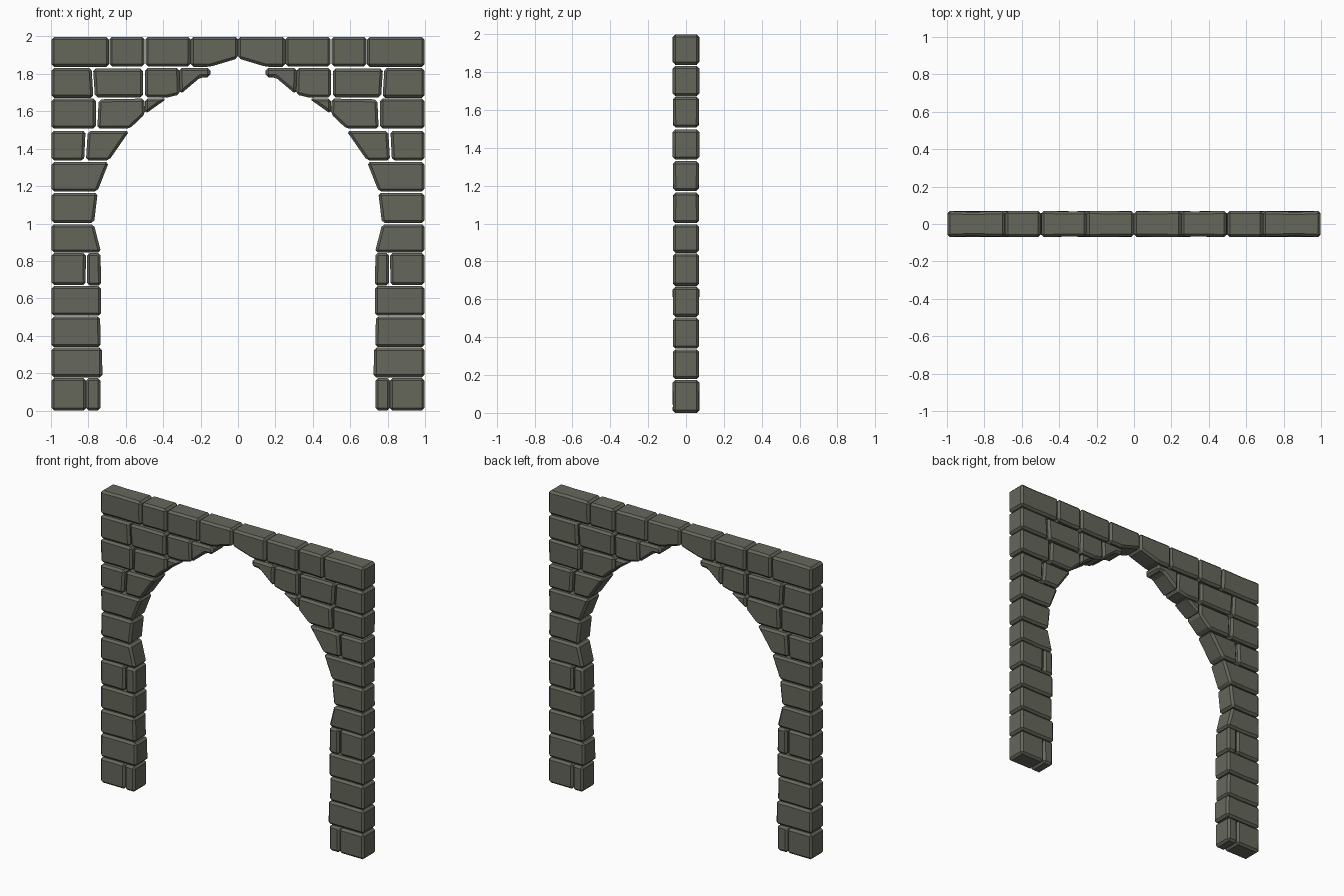
import bpy, bmesh, random

if "Cube" in bpy.data.objects:
    bpy.data.objects.remove(bpy.data.objects["Cube"])

random.seed(7)
HALF_DEPTH = 0.071
CHAMFER = 0.014

mat = bpy.data.materials.new("dark_stone")
mat.diffuse_color = (0.13, 0.135, 0.105, 1)
mat.use_nodes = True
mat.node_tree.nodes["Principled BSDF"].inputs["Base Color"].default_value = mat.diffuse_color


def block(z0, z1, inner_low, inner_high, outer_low=0.997, outer_high=None):
    """Four-sided stone outline (x, z) on the +x half of the arch."""
    outer_high = outer_low if outer_high is None else outer_high
    return [(inner_low, z0), (outer_low, z0), (outer_high, z1), (inner_high, z1)]


def add_stone(bm, outline):
    """Extrude an outline through the wall with worn, chamfered edges."""
    pts = []
    for i, (x, z) in enumerate(outline):
        nx, nz = outline[(i + 1) % len(outline)]
        pts.append((x, z, random.uniform(0, 0.004)))
        # chipped point part way along long horizontal edges
        if abs(nx - x) > 0.14 and abs(nz - z) < 0.01:
            t = random.uniform(0.35, 0.7)
            mid_x, mid_z = x + (nx - x) * t, z + (nz - z) * t
            pts.append((mid_x, mid_z, random.uniform(0.002, 0.008)))
    part = bmesh.new()
    n = len(pts)
    front = [part.verts.new((x, -HALF_DEPTH + d, z)) for x, z, d in pts]
    back = [part.verts.new((x, HALF_DEPTH - d, z)) for x, z, d in pts]
    part.faces.new(front)
    part.faces.new(back[::-1])
    for i in range(n):
        j = (i + 1) % n
        part.faces.new((front[j], front[i], back[i], back[j]))
    bmesh.ops.recalc_face_normals(part, faces=part.faces[:])
    bmesh.ops.bevel(part, geom=part.edges[:], offset=CHAMFER, segments=1,
                    affect='EDGES', clamp_overlap=True)
    tmp = bpy.data.meshes.new("tmp")
    part.to_mesh(tmp)
    part.free()
    bm.from_mesh(tmp)
    bpy.data.meshes.remove(tmp)


# Stone outlines, one list per course, from the ground up
courses = [
    [block(0.0, 0.174, 0.735, 0.735, 0.812), block(0.0, 0.174, 0.812, 0.812)],
    [block(0.178, 0.336, 0.725, 0.727)],
    [block(0.339, 0.503, 0.735, 0.737)],
    [block(0.507, 0.666, 0.732, 0.732)],
    [block(0.668, 0.843, 0.732, 0.735, 0.807), block(0.671, 0.843, 0.815, 0.813)],
    [block(0.845, 0.996, 0.732, 0.77)],
    [block(1.003, 1.164, 0.77, 0.75)],
    [block(1.171, 1.329, 0.752, 0.69)],
    [block(1.337, 1.496, 0.69, 0.58, 0.813, 0.803), block(1.337, 1.496, 0.823, 0.815)],
    [[(0.58, 1.507), (0.752, 1.507), (0.745, 1.664), (0.50, 1.668), (0.497, 1.585)],
     block(1.507, 1.668, 0.76, 0.76),
     [(0.497, 1.585), (0.497, 1.668), (0.38, 1.668)]],
    [[(0.31, 1.69), (0.315, 1.832), (0.148, 1.832), (0.148, 1.782), (0.20, 1.782)],
     [(0.385, 1.672), (0.497, 1.675), (0.497, 1.832), (0.315, 1.832), (0.31, 1.69)],
     block(1.675, 1.828, 0.507, 0.507, 0.765, 0.775),
     block(1.672, 1.832, 0.773, 0.783)],
    [[(0.0, 1.883), (0.15, 1.838), (0.253, 1.838), (0.253, 1.998), (0.0, 1.998)],
     block(1.84, 1.998, 0.255, 0.253, 0.495),
     block(1.84, 1.998, 0.499, 0.499, 0.687),
     block(1.838, 1.998, 0.69, 0.69)],
]

# Each course is built on one side and mirrored to the other
for i, stones in enumerate(courses):
    bm = bmesh.new()
    for outline in stones:
        add_stone(bm, outline)
    part_name = "pillar" if i < 6 else "arch" if i < 11 else "top"
    mesh = bpy.data.meshes.new(f"{part_name}_course_{i + 1}")
    bm.to_mesh(mesh)
    bm.free()
    mesh.materials.append(mat)
    obj = bpy.data.objects.new(mesh.name, mesh)
    bpy.context.collection.objects.link(obj)
    mirror = obj.modifiers.new("mirror", 'MIRROR')
    mirror.use_axis[0] = True
    mirror.use_mirror_merge = False
